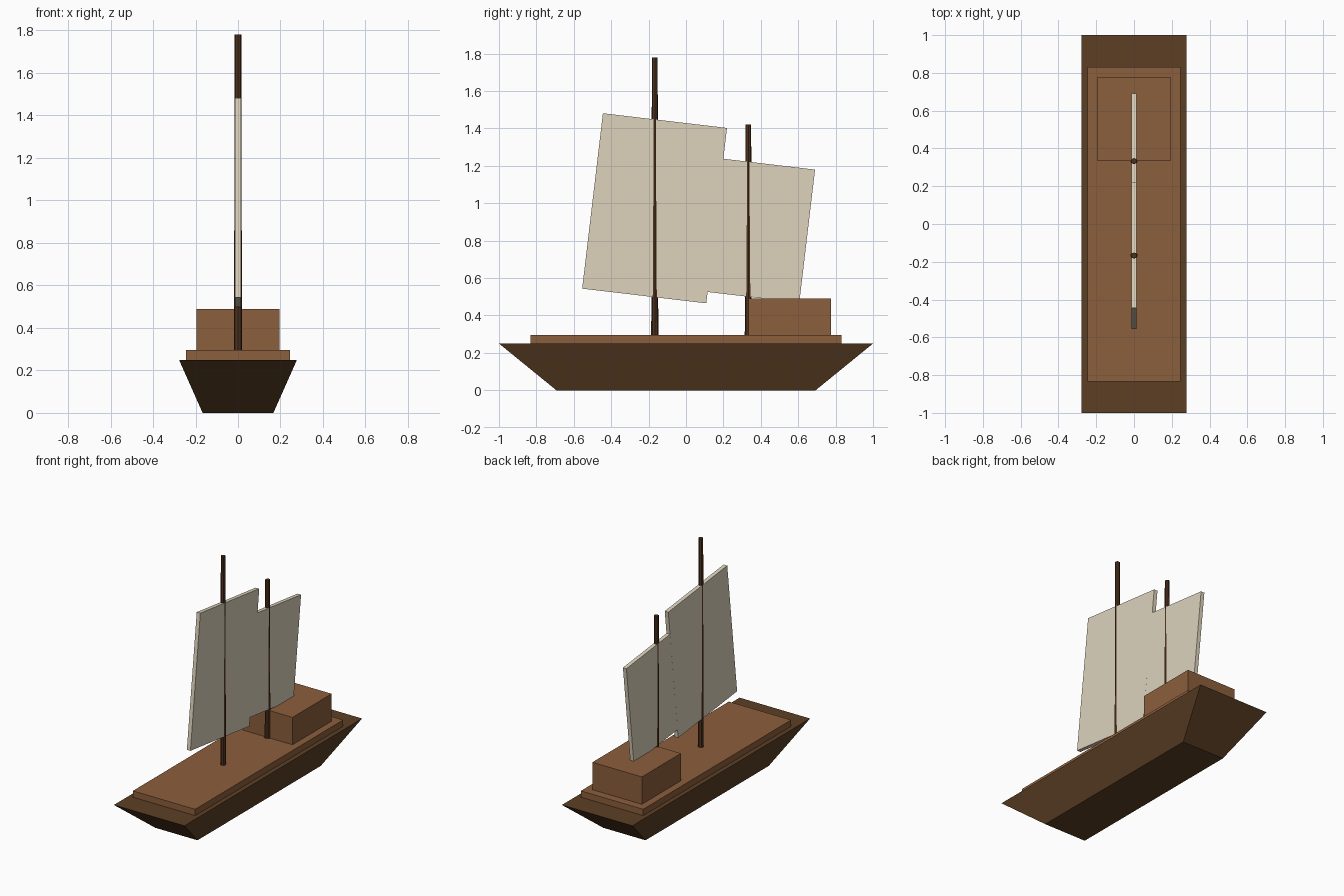
import bpy, bmesh, math
from mathutils import Matrix, Vector

if "Cube" in bpy.data.objects:
    bpy.data.objects.remove(bpy.data.objects["Cube"])


def material(name, hex_code):
    """Flat colour from an sRGB hex value."""
    def linear(c):
        return c / 12.92 if c <= 0.04045 else ((c + 0.055) / 1.055) ** 2.4
    m = bpy.data.materials.new(name)
    rgb = [linear(int(hex_code[i:i + 2], 16) / 255) for i in (0, 2, 4)]
    m.diffuse_color = (*rgb, 1)
    m.use_nodes = True
    m.node_tree.nodes["Principled BSDF"].inputs["Base Color"].default_value = m.diffuse_color
    return m


dark_wood = material("dark hull wood", "5C3F25")
plank_wood = material("plank wood", "8B5E3C")
mast_wood = material("mast wood", "4E321D")
canvas = material("canvas", "DDD3BC")


def finish(bm, name, mat):
    bmesh.ops.recalc_face_normals(bm, faces=bm.faces)
    mesh = bpy.data.meshes.new(name)
    bm.to_mesh(mesh)
    bm.free()
    mesh.materials.append(mat)
    obj = bpy.data.objects.new(name, mesh)
    bpy.context.collection.objects.link(obj)
    return obj


def box(name, size, centre, mat, tilt=0.0, bottom_scale=(1, 1)):
    """Box, optionally tapered at the bottom and tilted about x."""
    bm = bmesh.new()
    bmesh.ops.create_cube(bm, size=1)
    for v in bm.verts:
        if v.co.z < 0:
            v.co.x *= bottom_scale[0]
            v.co.y *= bottom_scale[1]
        v.co = Vector(a * b for a, b in zip(v.co, size))
    bm.transform(Matrix.Translation(centre) @ Matrix.Rotation(tilt, 4, 'X'))
    return finish(bm, name, mat)


def mast(name, y, z0, z1):
    """Slightly tapering eight-sided pole."""
    bm = bmesh.new()
    bmesh.ops.create_cone(bm, cap_ends=True, segments=8, radius1=0.019,
                          radius2=0.0155, depth=z1 - z0,
                          matrix=Matrix.Translation((0, y, (z0 + z1) / 2)))
    return finish(bm, name, mast_wood)


# Hull, deck and stern cabin
box("hull", (0.555, 2.0, 0.25), (0, 0, 0.125), dark_wood,
    bottom_scale=(0.6, 0.693))
box("deck", (0.49, 1.665, 0.045), (0, 0, 0.2725), plank_wood)
box("cabin", (0.39, 0.44, 0.195), (0, 0.555, 0.3925), plank_wood)

# Masts
mast("main_mast", -0.167, 0.28, 1.78)
mast("rear_mast", 0.333, 0.28, 1.42)

# Raked sails centred on their masts
rake = math.radians(-6.75)
box("main_sail", (0.028, 0.668, 0.944), (0, -0.168, 0.973), canvas, rake)
box("rear_sail", (0.0275, 0.634, 0.717), (0, 0.333, 0.861), canvas, rake)
